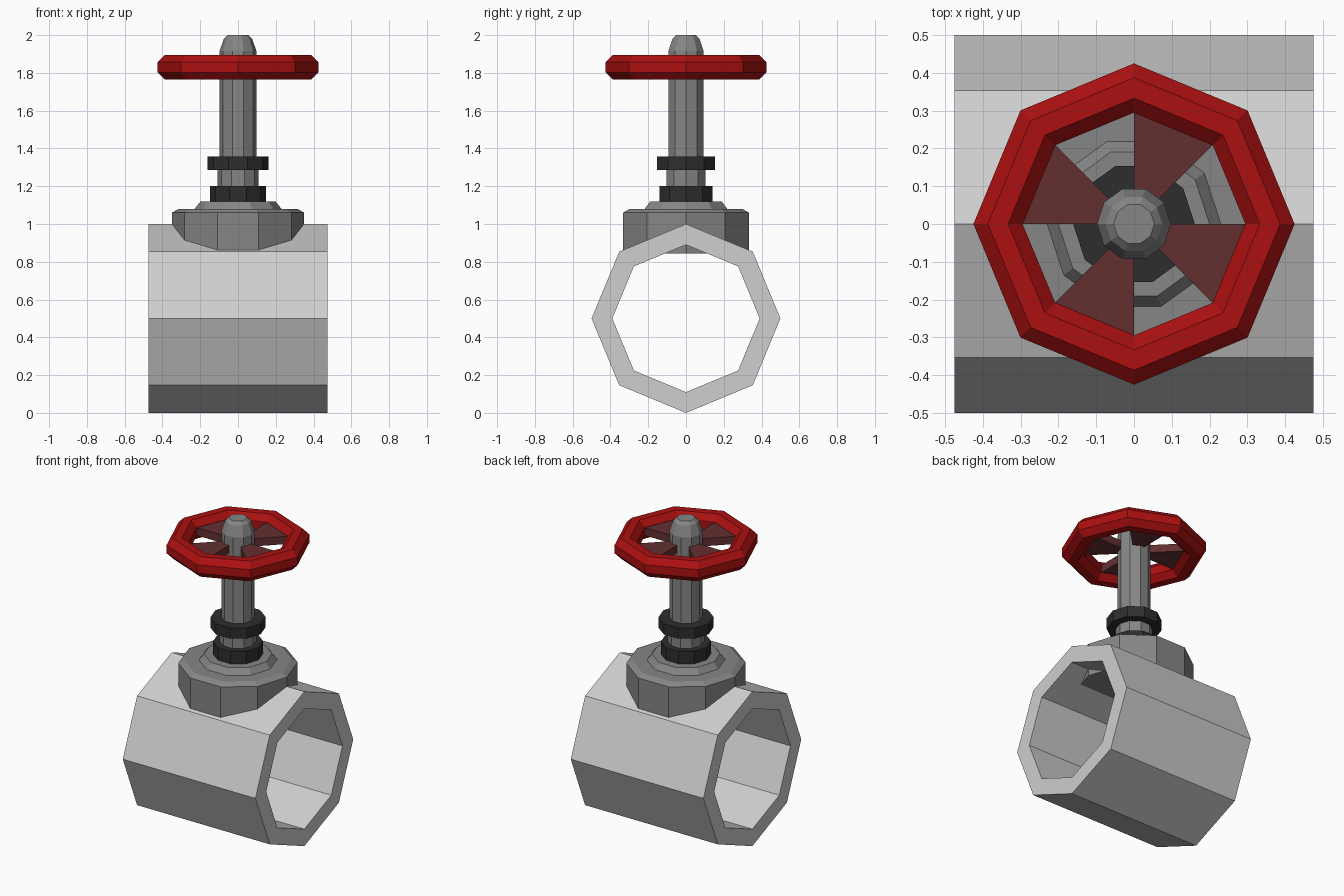
import bpy
import bmesh
from math import cos, sin, pi
from mathutils import Matrix

cube = bpy.data.objects.get("Cube")
if cube:
    bpy.data.objects.remove(cube, do_unlink=True)


def material(name, colour):
    mat = bpy.data.materials.new(name)
    mat.use_nodes = True
    mat.diffuse_color = (*colour, 1)
    mat.node_tree.nodes["Principled BSDF"].inputs["Base Color"].default_value = (*colour, 1)
    return mat


light_grey = material("light grey", (0.62, 0.62, 0.62))
mid_grey = material("mid grey", (0.24, 0.24, 0.24))
black = material("black", (0.027, 0.027, 0.027))
red = material("red", (0.41, 0.005, 0.005))
dull_red = material("dull red", (0.125, 0.028, 0.03))


def finish(name, bm, mat):
    bmesh.ops.recalc_face_normals(bm, faces=bm.faces)
    mesh = bpy.data.meshes.new(name)
    bm.to_mesh(mesh)
    bm.free()
    mesh.materials.append(mat)
    obj = bpy.data.objects.new(name, mesh)
    bpy.context.collection.objects.link(obj)
    return obj


def lathe(name, profile, sides, mat, ring=False, turn=None):
    """Spin (radius, z) points about z; a ring closes its section, others get caps."""
    bm = bmesh.new()
    loops = []
    for r, z in profile:
        angles = [2 * pi * i / sides for i in range(sides)]
        loops.append([bm.verts.new((r * cos(a), r * sin(a), z)) for a in angles])
    pairs = list(zip(loops, loops[1:]))
    if ring:
        pairs.append((loops[-1], loops[0]))
    else:
        bm.faces.new(loops[0])
        bm.faces.new(loops[-1])
    for low, high in pairs:
        for i in range(sides):
            j = (i + 1) % sides
            bm.faces.new((low[i], low[j], high[j], high[i]))
    if turn:
        bm.transform(turn)
    return finish(name, bm, mat)


# Hollow octagonal pipe lying along x
lathe("pipe", [(0.5, -0.475), (0.5, 0.475), (0.39, 0.475), (0.39, -0.475)], 8, light_grey,
      ring=True, turn=Matrix.Translation((0, 0, 0.5)) @ Matrix.Rotation(pi / 2, 4, "Y"))

# Bonnet with bevelled rim and raised collar
lathe("bonnet", [(0.35, 0.845), (0.35, 1.06), (0.315, 1.08), (0.23, 1.08), (0.2, 1.118)],
      10, mid_grey)

# Packing nuts and the sleeve between them
lathe("lower_nut", [(0.147, 1.11), (0.147, 1.2)], 10, black)
lathe("sleeve", [(0.108, 1.19), (0.108, 1.295)], 10, mid_grey)
lathe("upper_nut", [(0.161, 1.287), (0.161, 1.357)], 10, black)

# Stem with tapered cap
lathe("stem", [(0.098, 1.34), (0.098, 1.915), (0.075, 1.98), (0.054, 2.0)], 10, mid_grey)

# Handwheel rim with an octagonal section
section = [(0.36 + 0.0704 * cos(pi / 8 + k * pi / 4), 1.83 + 0.0704 * sin(pi / 8 + k * pi / 4))
           for k in range(8)]
lathe("wheel_rim", section, 8, red, ring=True)

# Four wedge spokes from the stem to alternate rim sides
for n in range(4):
    start = pi / 4 + n * pi / 2
    bm = bmesh.new()
    corners = [(r, a) for r, a in ((0.08, start), (0.3, start),
                                   (0.3, start + pi / 4), (0.08, start + pi / 4))]
    base = bm.faces.new([bm.verts.new((r * cos(a), r * sin(a), 1.805)) for r, a in corners])
    top = bmesh.ops.extrude_face_region(bm, geom=[base])["geom"]
    # Extruding keeps the base face, so the wedge stays closed
    bmesh.ops.translate(bm, vec=(0, 0, 0.05),
                        verts=[v for v in top if isinstance(v, bmesh.types.BMVert)])
    finish(f"wheel_spoke_{n + 1}", bm, dull_red)
